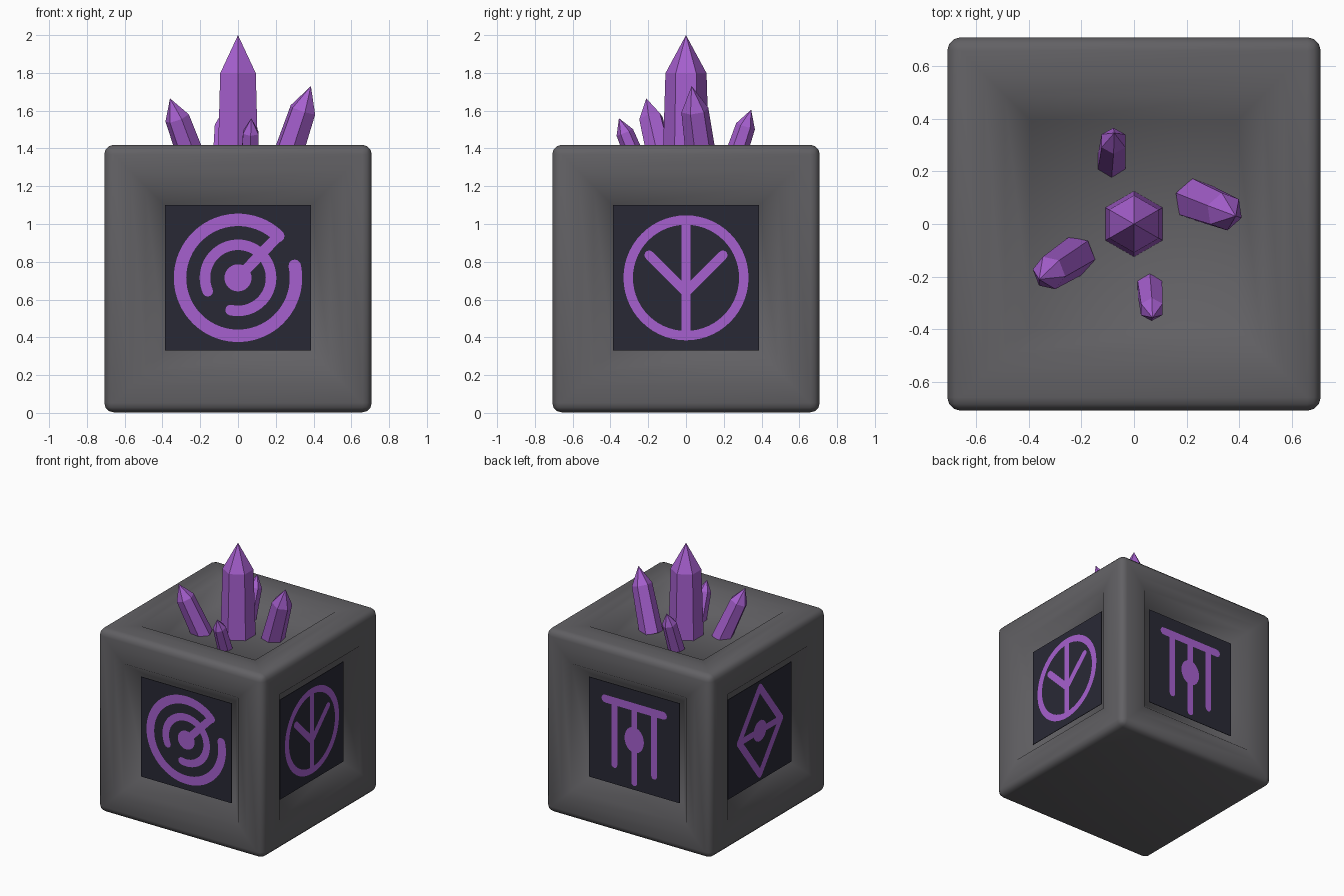
import bpy, bmesh, math
from mathutils import Vector, Matrix

if "Cube" in bpy.data.objects:
    bpy.data.objects.remove(bpy.data.objects["Cube"])

HALF = 0.708          # half width of the block
MID = 0.715           # height of the symbol centres


def material(name, rgb):
    m = bpy.data.materials.new(name)
    m.diffuse_color = (*rgb, 1)
    m.use_nodes = True
    m.node_tree.nodes["Principled BSDF"].inputs["Base Color"].default_value = m.diffuse_color
    return m


STONE = material("grey stone", (0.122, 0.119, 0.128))
PANEL = material("dark slate", (0.022, 0.022, 0.036))
PURPLE = material("purple crystal", (0.38, 0.115, 0.62))


def finish(bm, name, mat, smooth=False):
    me = bpy.data.meshes.new(name)
    for f in bm.faces:
        f.smooth = smooth
    bm.to_mesh(me)
    bm.free()
    me.materials.append(mat)
    ob = bpy.data.objects.new(name, me)
    bpy.context.collection.objects.link(ob)
    return ob


# stone block: rounded cube with a sloped recess on every face but the bottom
bm = bmesh.new()
bmesh.ops.create_cube(bm, size=2 * HALF)
bmesh.ops.bevel(bm, geom=bm.edges[:], offset=0.05, segments=3, profile=0.5, affect='EDGES')
bm.normal_update()
big = [f for f in bm.faces if f.calc_area() > 1 and f.normal.z > -0.5]
for face in big:
    n = face.normal.copy()
    for half, depth in ((0.57, 0.0), (0.49, 0.008), (0.39, 0.125)):
        bmesh.ops.inset_individual(bm, faces=[face], thickness=0.02)
        for v in face.verts:
            flat = v.co - n * v.co.dot(n)
            v.co = flat.normalized() * half * math.sqrt(2) + n * (HALF - depth)
bmesh.ops.translate(bm, verts=bm.verts, vec=(0, 0, HALF + 0.003))
finish(bm, "stone_block", STONE, smooth=True)


# crystals: tapered hexagonal shaft with a pointed tip, along base -> tip
def crystal(name, base, tip, radius, shoulder, turn=0):
    base, tip = Vector(base), Vector(tip)
    axis = tip - base
    bm = bmesh.new()
    rings = []
    for t, r in ((-0.01, radius), (shoulder, radius * 0.87)):
        rings.append([bm.verts.new((r * math.cos(a), r * math.sin(a), t * axis.length))
                      for a in (math.radians(30 + turn + 60 * i) for i in range(6))])
    top = bm.verts.new((0, 0, axis.length))
    bm.faces.new(rings[0][::-1])
    for i in range(6):
        j = (i + 1) % 6
        bm.faces.new((rings[0][i], rings[0][j], rings[1][j], rings[1][i]))
        bm.faces.new((rings[1][i], rings[1][j], top))
    rot = Vector((0, 0, 1)).rotation_difference(axis).to_matrix().to_4x4()
    bm.transform(Matrix.Translation(base) @ rot)
    finish(bm, name, PURPLE)


crystal("centre_crystal", (0, 0, 1.28), (0, 0, 2.0), 0.125, 0.72)
crystal("right_crystal", (0.235, 0.09, 1.28), (0.386, 0.03, 1.73), 0.084, 0.72, 10)
crystal("left_crystal", (-0.22, -0.12, 1.28), (-0.36, -0.21, 1.665), 0.076, 0.73, 20)
crystal("back_crystal", (-0.085, 0.235, 1.28), (-0.075, 0.345, 1.605), 0.06, 0.73)
crystal("front_crystal", (0.06, -0.24, 1.28), (0.07, -0.355, 1.56), 0.054, 0.73)


# flat drawing helpers, in panel coordinates (u right, v up)
def disc(bm, c, ru, rv=None, n=24):
    rv = rv or ru
    bm.faces.new([bm.verts.new((c[0] + ru * math.cos(2 * math.pi * i / n), 0,
                                c[1] + rv * math.sin(2 * math.pi * i / n))) for i in range(n)])


def bar(bm, a, b, w):
    a, b = Vector(a), Vector(b)
    d = (b - a).normalized() * w / 2
    s = Vector((-d.y, d.x))
    bm.faces.new([bm.verts.new((p.x, 0, p.y)) for p in (a - s, b - s, b + s, a + s)])
    disc(bm, a, w / 2, n=12)
    disc(bm, b, w / 2, n=12)


def arc(bm, r, w, start, end, n=56):
    pairs = []
    for i in range(n + 1):
        t = math.radians(start + (end - start) * i / n)
        pairs.append([bm.verts.new((q * math.cos(t), 0, q * math.sin(t)))
                      for q in (r - w / 2, r + w / 2)])
    for p, q in zip(pairs, pairs[1:]):
        bm.faces.new((p[0], p[1], q[1], q[0]))
    if end - start < 360:
        for t in (math.radians(start), math.radians(end)):
            disc(bm, (r * math.cos(t), r * math.sin(t)), w / 2, n=12)


def orbit_symbol(bm):
    arc(bm, 0.307, 0.066, 46, 372)
    arc(bm, 0.175, 0.056, -103, 204)
    disc(bm, (0, 0), 0.072)
    bar(bm, (0, 0), (0.213, 0.221), 0.055)


def branch_symbol(bm):
    arc(bm, 0.306, 0.05, 0, 360)
    bar(bm, (0, -0.3), (0, 0.3), 0.05)
    for s in (-1, 1):
        bar(bm, (0, -0.075), (0.195 * s, 0.12), 0.05)


def prong_symbol(bm):
    bar(bm, (-0.25, 0.255), (0.25, 0.255), 0.06)
    for s in (-1, 1):
        bar(bm, (0.17 * s, 0.25), (0.17 * s, -0.235), 0.05)
    bar(bm, (0, 0.25), (0, -0.33), 0.05)
    disc(bm, (0, 0), 0.083, 0.1)


def diamond_symbol(bm):
    pts = [(0, 0.335), (0.255, 0), (0, -0.335), (-0.255, 0)]
    for a, b in zip(pts, pts[1:] + pts[:1]):
        bar(bm, a, b, 0.055)
    bar(bm, (-0.24, 0), (0.24, 0), 0.05)
    disc(bm, (0, 0), 0.08)


# four side panels, each a dark plate carrying its own symbol
sides = (("front", orbit_symbol), ("right", branch_symbol),
         ("back", prong_symbol), ("left", diamond_symbol))
for k, (side, draw) in enumerate(sides):
    turn = Matrix.Rotation(math.radians(90 * k), 4, 'Z')
    bm = bmesh.new()
    bmesh.ops.create_cube(bm, size=1)
    bm.transform(turn @ Matrix.Translation((0, -0.629, MID)) @ Matrix.Diagonal((0.772, 0.004, 0.772, 1)))
    finish(bm, side + "_panel", PANEL)

    bm = bmesh.new()
    draw(bm)
    bm.normal_update()
    bmesh.ops.reverse_faces(bm, faces=[f for f in bm.faces if f.normal.y > 0])
    bm.transform(turn @ Matrix.Translation((0, -0.633, MID)))
    finish(bm, side + "_symbol", PURPLE)
